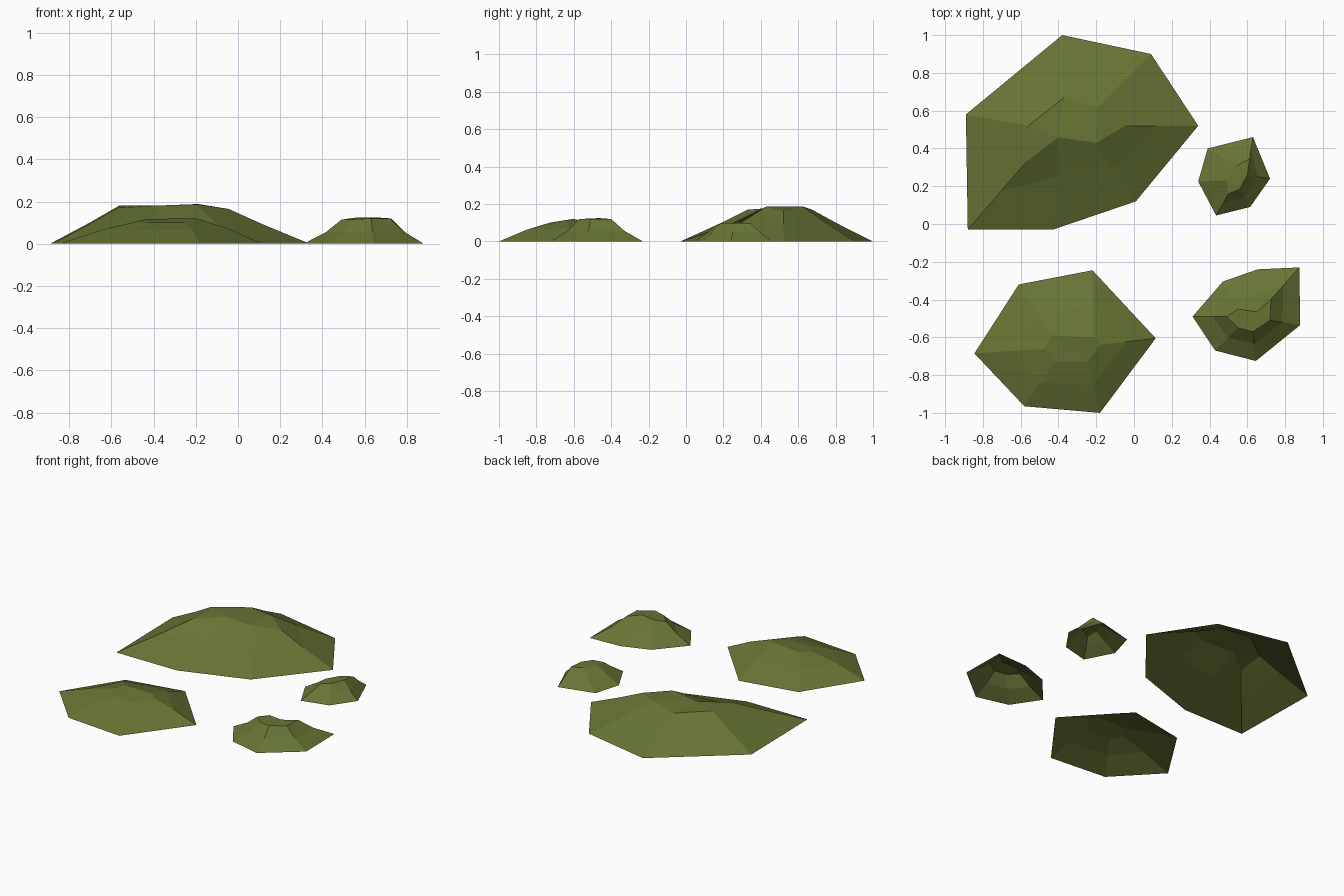
import bpy, bmesh
from mathutils import Vector

if "Cube" in bpy.data.objects:
    bpy.data.objects.remove(bpy.data.objects["Cube"])

moss = bpy.data.materials.new("moss_green")
moss.diffuse_color = (0.135, 0.175, 0.035, 1)
moss.use_nodes = True
moss.node_tree.nodes["Principled BSDF"].inputs["Base Color"].default_value = moss.diffuse_color


def mound(name, base, crown, t_xy, t_z):
    """Open-bottomed faceted mound: ground outline, shoulder ring, crown ring and cap."""
    bm = bmesh.new()
    low = [Vector((x, y, 0)) for x, y in base]
    top = [Vector(p) for p in crown]
    mid = [Vector((*a.lerp(b, t_xy).xy, b.z * t_z)) for a, b in zip(low, top)]
    rings = [[bm.verts.new(p) for p in ring] for ring in (low, mid, top)]
    n = len(low)
    for r0, r1 in zip(rings, rings[1:]):
        for i in range(n):
            j = (i + 1) % n
            bm.faces.new((r0[j], r0[i], r1[i], r1[j]))  # outlines run clockwise
    cap = bm.faces.new(rings[2][::-1])
    bmesh.ops.triangulate(bm, faces=[cap])
    bm.normal_update()
    mesh = bpy.data.meshes.new(name)
    bm.to_mesh(mesh)
    bm.free()
    mesh.materials.append(moss)
    bpy.context.collection.objects.link(bpy.data.objects.new(name, mesh))


# Large mound at the back left
mound("large_mound",
      [(-.38, 1), (.09, .9), (.34, .52), (.01, .12), (-.43, -.03), (-.88, -.03), (-.89, .58)],
      [(-.37, .67, .172), (-.19, .62, .188), (-.045, .52, .165), (-.2, .43, .187),
       (-.4, .46, .18), (-.57, .33, .17), (-.56, .52, .182)], .57, .55)

# Medium mound at the front left
mound("medium_mound",
      [(-.61, -.32), (-.22, -.245), (.115, -.605), (-.18, -1), (-.58, -.965), (-.845, -.685)],
      [(-.44, -.59, .116), (-.21, -.6, .121), (-.18, -.64, .115), (-.25, -.73, .1),
       (-.42, -.73, .1), (-.47, -.66, .108)], .54, .62)

# Small mound at the front right
mound("small_mound",
      [(.31, -.49), (.47, -.305), (.655, -.24), (.875, -.23), (.88, -.535), (.645, -.725), (.43, -.67)],
      [(.49, -.49, .114), (.55, -.45, .123), (.65, -.465, .125), (.725, -.4, .12),
       (.72, -.51, .12), (.63, -.57, .12), (.55, -.55, .116)], .58, .47)

# Tiny mound at the back right
mound("tiny_mound",
      [(.39, .4), (.63, .46), (.72, .24), (.615, .09), (.435, .045), (.34, .225)],
      [(.545, .31, .095), (.612, .345, .096), (.6, .26, .1), (.56, .185, .095),
       (.5, .16, .088), (.49, .23, .092)], .56, .52)
